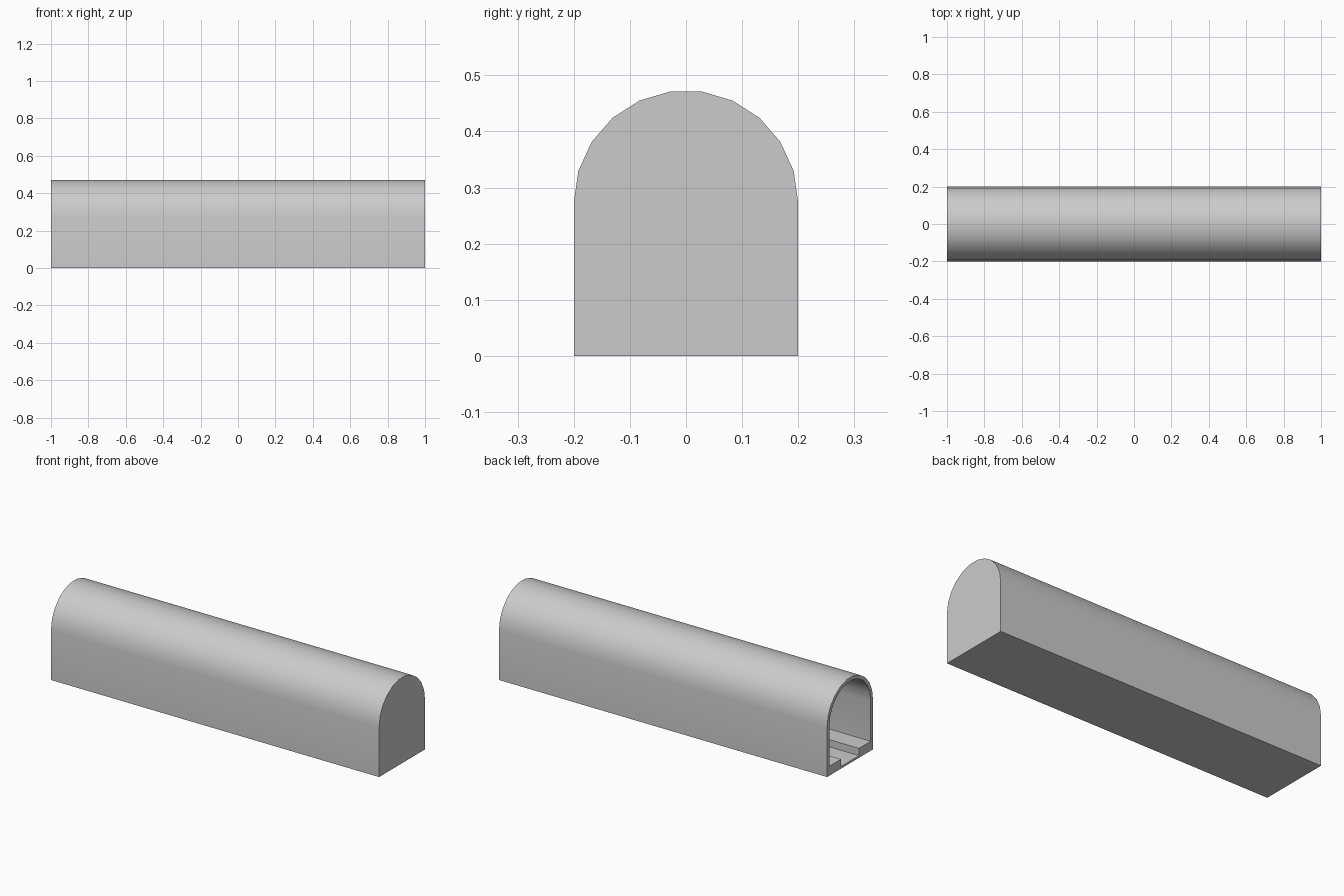
import bpy, bmesh, math

if "Cube" in bpy.data.objects:
    bpy.data.objects.remove(bpy.data.objects["Cube"])

LENGTH, SPRING, SEGS, WALL = 2.0, 0.273, 11, 0.02


def arch(radius):
    """Arch points (y, z) from the +y springing to the -y springing."""
    return [(radius * math.cos(math.pi * i / SEGS),
             SPRING + radius * math.sin(math.pi * i / SEGS)) for i in range(SEGS + 1)]


def tube(bm, profile, x0, x1):
    """Sweep a profile along x, capped at x1; returns the open-end edges."""
    a = [bm.verts.new((x0, y, z)) for y, z in profile]
    b = [bm.verts.new((x1, y, z)) for y, z in profile]
    n = len(profile)
    for i in range(n):
        j = (i + 1) % n
        bm.faces.new((a[i], a[j], b[j], b[i]))
    bm.faces.new(b)
    return [bm.edges.get((a[i], a[(i + 1) % n])) for i in range(n)]


bm = bmesh.new()

# Outer skin: straight walls with a round roof
outer = arch(0.2) + [(-0.2, 0), (0.2, 0)]
rim = tube(bm, outer, -LENGTH / 2, LENGTH / 2)

# Inner passage: thin floor with a raised walkway along each wall
r, step, ledge, floor = 0.2 - WALL, 0.078, 0.052, 0.012
inner = arch(r) + [(-r, ledge), (-step, ledge), (-step, floor),
                   (step, floor), (step, ledge), (r, ledge)]
rim += tube(bm, inner, -LENGTH / 2, LENGTH / 2 - WALL)

# Rim around the open end
bmesh.ops.triangle_fill(bm, edges=rim, use_beauty=True)
bmesh.ops.recalc_face_normals(bm, faces=bm.faces[:])

mesh = bpy.data.meshes.new("tunnel_shell")
bm.to_mesh(mesh)
bm.free()
tunnel = bpy.data.objects.new("tunnel_shell", mesh)
bpy.context.collection.objects.link(tunnel)
bpy.context.view_layer.objects.active = tunnel
tunnel.select_set(True)
bpy.ops.object.shade_smooth_by_angle(angle=math.radians(30))
